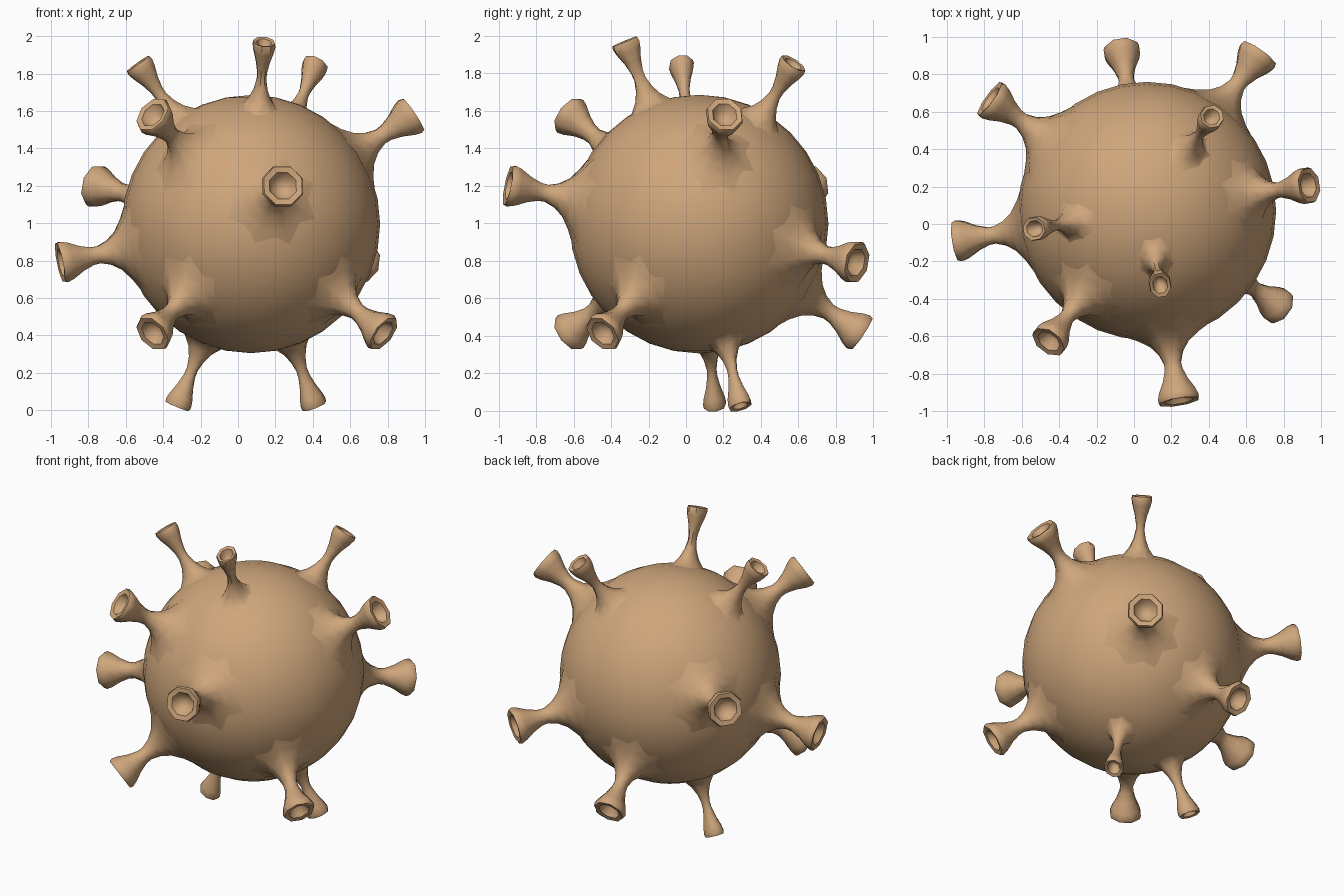
import bpy, bmesh, math
from mathutils import Vector

if "Cube" in bpy.data.objects:
    bpy.data.objects.remove(bpy.data.objects["Cube"])

CENTRE = Vector((0.07, 0.07, 0.995))
R = 0.69

tan = bpy.data.materials.new("tan")
tan.diffuse_color = (0.62, 0.38, 0.20, 1)
tan.use_nodes = True
tan.node_tree.nodes["Principled BSDF"].inputs["Base Color"].default_value = tan.diffuse_color


def finish(obj, angle):
    obj.data.materials.append(tan)
    bpy.ops.object.select_all(action='DESELECT')
    obj.select_set(True)
    bpy.context.view_layer.objects.active = obj
    bpy.ops.object.shade_smooth_by_angle(angle=math.radians(angle))


# Round body
bpy.ops.mesh.primitive_uv_sphere_add(segments=32, ring_count=16, radius=R, location=CENTRE)
body = bpy.context.object
body.name = "round_body"
finish(body, 40)

# Spike profile: (width factor, distance from body centre), flared foot to hollow cup
PROFILE = [(1.5, 0.68), (0.95, 0.728), (0.6, 0.782), (0.42, 0.84), (0.44, 0.88),
           (0.62, 0.94), (0.9, 1.0), (1.0, 1.035), (0.94, 1.055), (0.66, 1.05), (0.45, 1.0)]
FOOT = 2.3     # width factor where the foot meets the body


def spike(name, lon, lat, w_lon, w_lat):
    lo, la = math.radians(lon), math.radians(lat)
    out = Vector((math.cos(la) * math.cos(lo), math.cos(la) * math.sin(lo), math.sin(la)))
    east = Vector((-math.sin(lo), math.cos(lo), 0))
    north = out.cross(east)
    bm = bmesh.new()
    rings = []
    for i, (f, d) in enumerate([(FOOT, 0)] + PROFILE):
        ring = []
        for k in range(8):
            a = math.radians(45 * k + 22.5)
            p = east * (math.cos(a) * w_lon * f) + north * (math.sin(a) * w_lat * f)
            if i == 0:      # foot ring sits just under the body surface
                p = p + out * math.sqrt(0.683 ** 2 - p.length_squared)
            else:
                p = p + out * d
            ring.append(bm.verts.new(p))
        rings.append(ring)
    for a, b in zip(rings, rings[1:]):
        for k in range(8):
            n = (k + 1) % 8
            bm.faces.new((a[k], a[n], b[n], b[k]))
    # cup floor
    tip = bm.verts.new(out * 0.985)
    for k in range(8):
        bm.faces.new((rings[-1][k], rings[-1][(k + 1) % 8], tip))
    mesh = bpy.data.meshes.new(name)
    bm.to_mesh(mesh)
    bm.free()
    obj = bpy.data.objects.new(name, mesh)
    obj.location = CENTRE
    bpy.context.collection.objects.link(obj)
    finish(obj, 50)


# Rows of spikes: latitude, half widths, longitudes
ROWS = [
    (67.5, 0.062, 0.078, [-80]),
    (54.5, 0.068, 0.080, [55.5, 189]),
    (33.75, 0.103, 0.113, [9, -127]),
    (11.25, 0.118, 0.118, [-80.5, 144.5]),
    (-11.25, 0.118, 0.118, [54.5, 189]),
    (-33.75, 0.103, 0.113, [99, -127, -36]),
    (-67.5, 0.062, 0.074, [33, 168]),
]
count = 0
for lat, w_lon, w_lat, lons in ROWS:
    for lon in lons:
        count += 1
        spike("trumpet_spike_%02d" % count, lon, lat, w_lon, w_lat)
